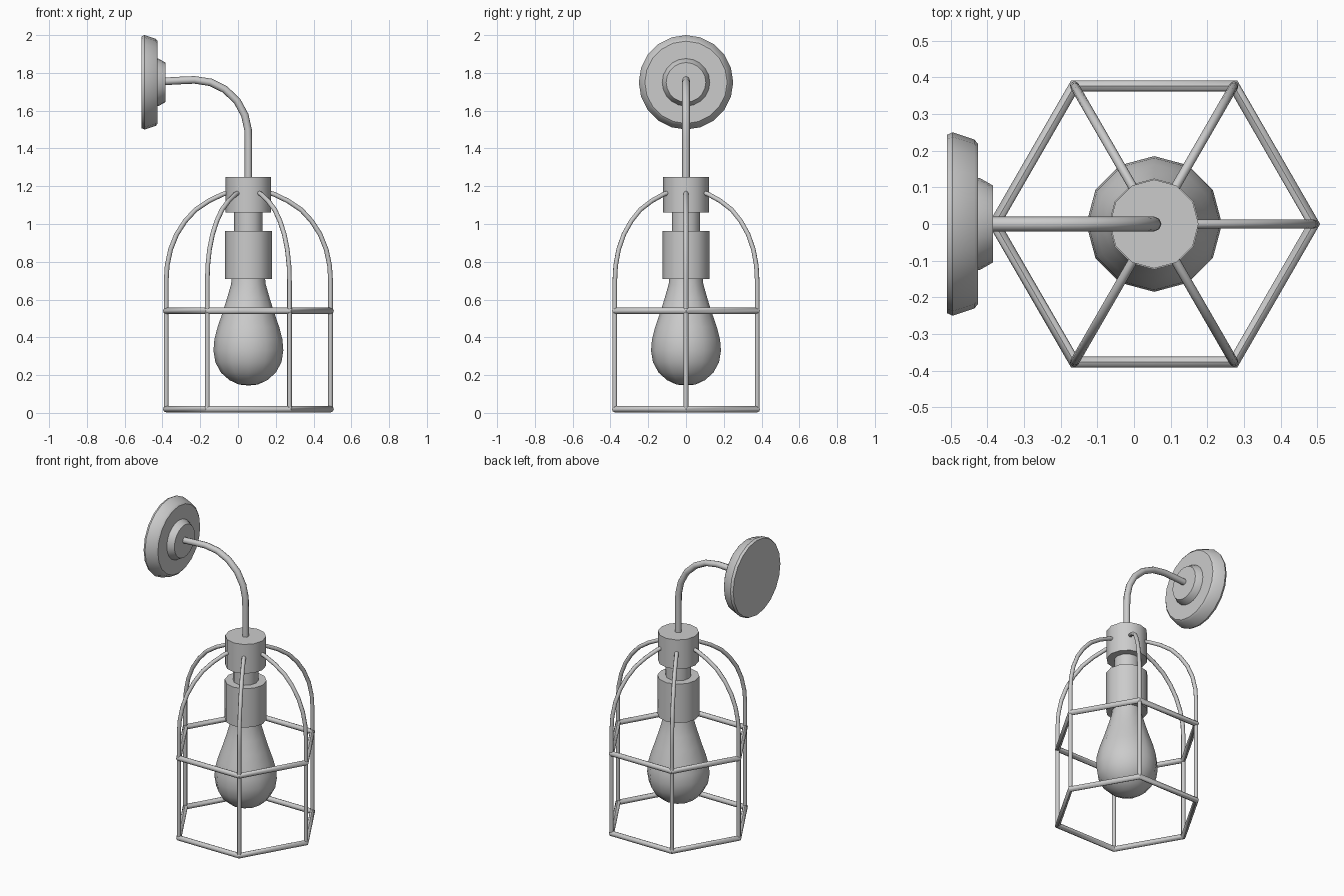
import bpy, bmesh
from math import radians, pi
from mathutils import Matrix

if "Cube" in bpy.data.objects:
    bpy.data.objects.remove(bpy.data.objects["Cube"])

AXIS = 0.055          # x of the lamp's vertical axis
CAGE_R = 0.435        # hexagon corner radius


def finish(obj, angle=35):
    obj.data.shade_smooth()
    obj.data.set_sharp_from_angle(angle=radians(angle))
    return obj


def lathe(name, profile, sides, matrix):
    """Revolve (radius, height) points about local z."""
    bm = bmesh.new()
    verts = [bm.verts.new((r, 0, z)) for r, z in profile]
    edges = [bm.edges.new(p) for p in zip(verts, verts[1:])]
    bmesh.ops.spin(bm, geom=verts + edges, cent=(0, 0, 0), axis=(0, 0, 1),
                   angle=2 * pi, steps=sides)
    bmesh.ops.remove_doubles(bm, verts=bm.verts, dist=1e-4)
    bmesh.ops.recalc_face_normals(bm, faces=bm.faces)
    mesh = bpy.data.meshes.new(name)
    bm.to_mesh(mesh)
    bm.free()
    mesh.transform(matrix)
    obj = bpy.data.objects.new(name, mesh)
    bpy.context.collection.objects.link(obj)
    return finish(obj)


def tube(name, points, radius):
    """Round rod along (x, z) points."""
    curve = bpy.data.curves.new(name, 'CURVE')
    curve.dimensions = '3D'
    curve.bevel_depth = radius
    curve.bevel_resolution = 2
    curve.use_fill_caps = True
    spline = curve.splines.new('POLY')
    spline.points.add(len(points) - 1)
    for p, (x, z) in zip(spline.points, points):
        p.co = (x, 0, z, 1)
    obj = bpy.data.objects.new(name, curve)
    bpy.context.collection.objects.link(obj)
    bpy.ops.object.select_all(action='DESELECT')
    bpy.context.view_layer.objects.active = obj
    obj.select_set(True)
    bpy.ops.object.convert(target='MESH')
    return finish(bpy.context.view_layer.objects.active, 50)


on_axis = Matrix.Translation((AXIS, 0, 0))
on_wall = Matrix.Translation((0, 0, 1.75)) @ Matrix.Rotation(pi / 2, 4, 'Y')

# Wall plate with raised boss
lathe("wall_plate", [(0, -.51), (.243, -.51), (.25, -.495), (.23, -.435),
                     (.218, -.425), (0, -.425)], 20, on_wall)
lathe("plate_boss", [(0, -.43), (.127, -.43), (.125, -.42), (.105, -.385),
                     (0, -.385)], 20, on_wall)

# Curved arm
tube("arm", [(-.41, 1.754), (-.3, 1.76), (-.23, 1.763), (-.145, 1.75),
             (-.07, 1.713), (-.005, 1.652), (.036, 1.576), (.053, 1.5),
             (AXIS, 1.44), (AXIS, 1.22)], .02)

# Cap, neck, socket and bulb
lathe("cap", [(0, 1.06), (.121, 1.06), (.121, 1.25), (0, 1.25)], 12, on_axis)
lathe("neck", [(0, .94), (.075, .94), (.075, 1.08), (0, 1.08)], 12, on_axis)
lathe("socket", [(0, .71), (.124, .71), (.124, .963), (0, .963)], 12, on_axis)
lathe("bulb", [(0, .145), (.05, .15), (.1, .173), (.145, .213), (.175, .268),
               (.185, .33), (.18, .39), (.163, .455), (.137, .53),
               (.112, .61), (.092, .68), (.085, .74), (0, .74)], 12, on_axis)

# Six cage wires
wire = [(.1, 1.167), (.135, 1.158), (.21, 1.122), (.28, 1.075), (.335, 1.015),
        (.38, .945), (.412, .865), (.43, .78), (CAGE_R, .70), (CAGE_R, .015)]
for i in range(6):
    obj = tube(f"cage_wire_{i + 1}", wire, .0125)
    obj.data.transform(on_axis @ Matrix.Rotation(i * pi / 3, 4, 'Z'))

# Hexagonal cage rings
for name, z in (("lower_ring", .02), ("middle_ring", .54)):
    bpy.ops.mesh.primitive_torus_add(
        major_segments=6, minor_segments=8, major_radius=CAGE_R,
        minor_radius=.0175, location=(AXIS, 0, z))
    bpy.context.object.name = name
    finish(bpy.context.object, 50)
